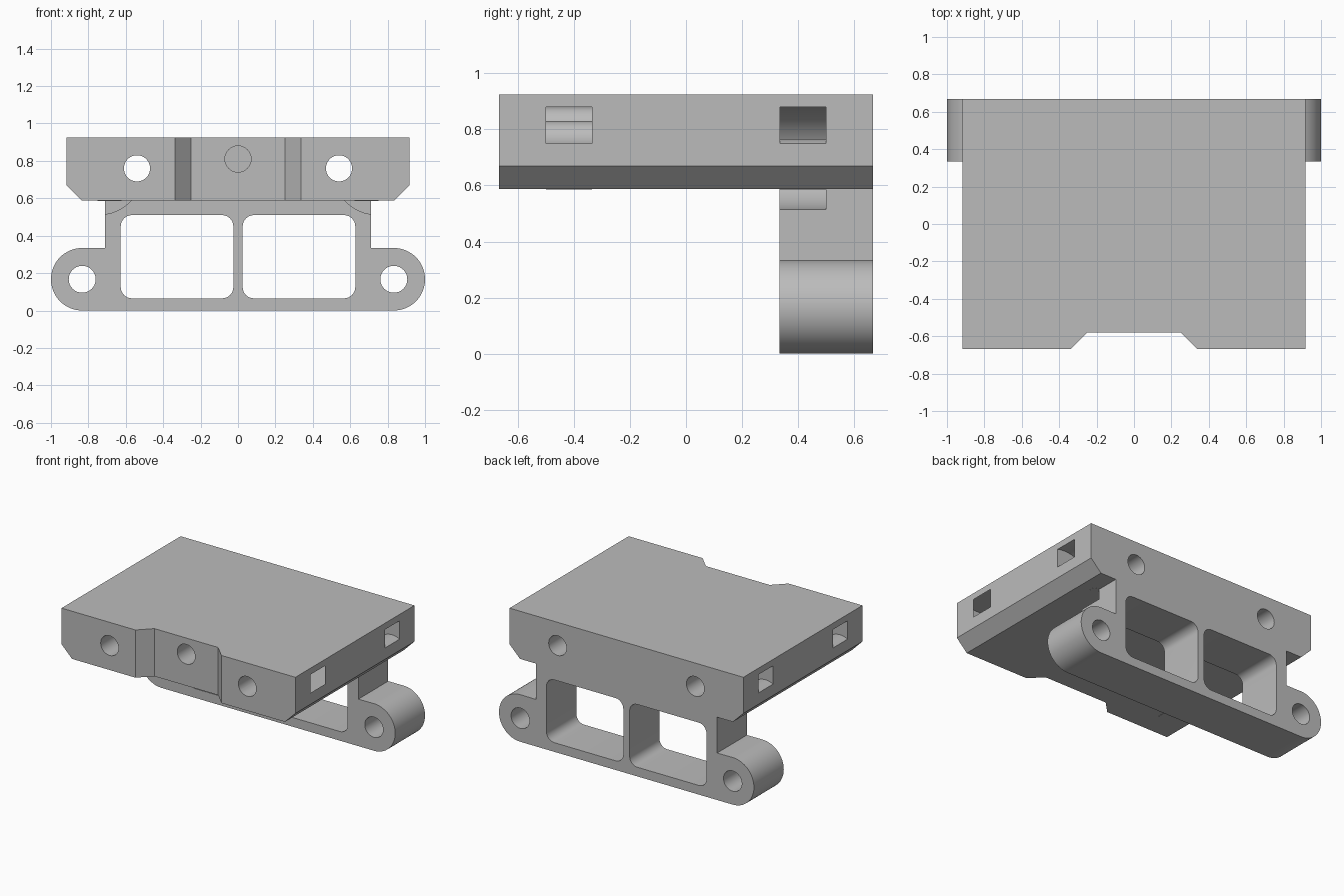
import bpy, bmesh
from math import sin, cos, pi, radians
from mathutils import Vector

if "Cube" in bpy.data.objects:
    bpy.data.objects.remove(bpy.data.objects["Cube"])

gray = bpy.data.materials.new("plain gray")
gray.use_nodes = True
gray.diffuse_color = (0.5, 0.5, 0.5, 1)
gray.node_tree.nodes["Principled BSDF"].inputs["Base Color"].default_value = (0.5, 0.5, 0.5, 1)


def arc(cx, cz, r, a0, a1, n=16):
    """Points along an arc, angles in degrees."""
    angles = [radians(a0 + (a1 - a0) * i / n) for i in range(n + 1)]
    return [(cx + r * cos(a), cz + r * sin(a)) for a in angles]


def circle(cx, cz, r, n=40):
    return arc(cx, cz, r, 0, 360, n)[:-1]


def prism(name, profile, lo, hi, vertical=False):
    """Extrude a profile along y (or along z when vertical)."""
    bm = bmesh.new()
    verts = [bm.verts.new((u, v, lo) if vertical else (u, lo, v)) for u, v in profile]
    face = bm.faces.new(verts)
    moved = bmesh.ops.extrude_face_region(bm, geom=[face])["geom"]
    step = Vector((0, 0, hi - lo) if vertical else (0, hi - lo, 0))
    bmesh.ops.translate(bm, vec=step, verts=[g for g in moved if isinstance(g, bmesh.types.BMVert)])
    bmesh.ops.recalc_face_normals(bm, faces=bm.faces)
    mesh = bpy.data.meshes.new(name)
    bm.to_mesh(mesh)
    bm.free()
    mesh.materials.append(gray)
    obj = bpy.data.objects.new(name, mesh)
    bpy.context.collection.objects.link(obj)
    return obj


def combine(target, tool, operation="DIFFERENCE"):
    """Apply a boolean and discard the tool."""
    tool.hide_render = True
    mod = target.modifiers.new("boolean", "BOOLEAN")
    mod.operation = operation
    mod.solver = "EXACT"
    mod.object = tool
    bpy.context.view_layer.objects.active = target
    bpy.ops.object.modifier_apply(modifier=mod.name)
    bpy.data.objects.remove(tool)


def mirrored(points, side):
    return [(side * u, v) for u, v in points]


BOTTOM, TOP, BACK, LEG_FRONT = 0.587, 0.925, 0.667, 0.333

# Deck with chamfered lower sides
half = [(0.835, BOTTOM), (0.917, 0.669), (0.917, TOP)]
bracket = prism("mounting_bracket", half + mirrored(half[::-1], -1), -BACK, BACK)

# Rear support frame with rounded ears
half = arc(0.833, 0.167, 0.167, -90, 90, 32) + [(0.711, 0.333), (0.711, 0.61)]
frame = prism("support_frame", half + mirrored(half[::-1], -1), LEG_FRONT, BACK)
combine(bracket, frame, "UNION")

# Front notch
notch = [(0.42, -0.75), (0.25, -0.58), (-0.25, -0.58), (-0.42, -0.75)]
combine(bracket, prism("notch_cutter", notch, 0.4, 1.1, True))

# Blind centre hole
combine(bracket, prism("centre_hole_cutter", circle(0, 0.81, 0.07), -0.8, -0.1))

# Rounded window outline
R = 0.06
window = (arc(0.627 - R, 0.51 - R, R, 0, 90, 8) + arc(0.025 + R, 0.51 - R, R, 90, 180, 8)
          + arc(0.025 + R, 0.065 + R, R, 180, 270, 8) + arc(0.627 - R, 0.065 + R, R, 270, 360, 8))

# Curved strap channel from the side to the underside
cx, cz = 0.858, 0.644
channel = (arc(cx, cz, 0.243, 60, 194, 24) + [(0.622, BOTTOM - 0.001), (0.752, BOTTOM - 0.001)]
           + arc(cx, cz, 0.121, 208, 60, 24) + [(0.96, 0.746)])

# Curved strap relief at the top of the support frame
relief = arc(0.74, 0.74, 0.227, 222.4, 270, 12) + [(0.8, 0.513), (0.8, BOTTOM)]

for side in (-1, 1):
    for outline, lo, hi in (
        (circle(0.54, 0.76, 0.07), -0.8, 0.8),
        (circle(0.833, 0.167, 0.072), 0.2, 0.8),
        (window, 0.2, 0.8),
        (relief, 0.3, 0.5),
        (channel, -0.5, -0.335),
        (channel, 0.335, 0.5),
    ):
        combine(bracket, prism("cutter", mirrored(outline, side), lo, hi))

# Smooth curved walls, keep corners crisp
bpy.ops.object.select_all(action="DESELECT")
bracket.select_set(True)
bpy.context.view_layer.objects.active = bracket
bpy.ops.object.shade_smooth_by_angle(angle=radians(30))
